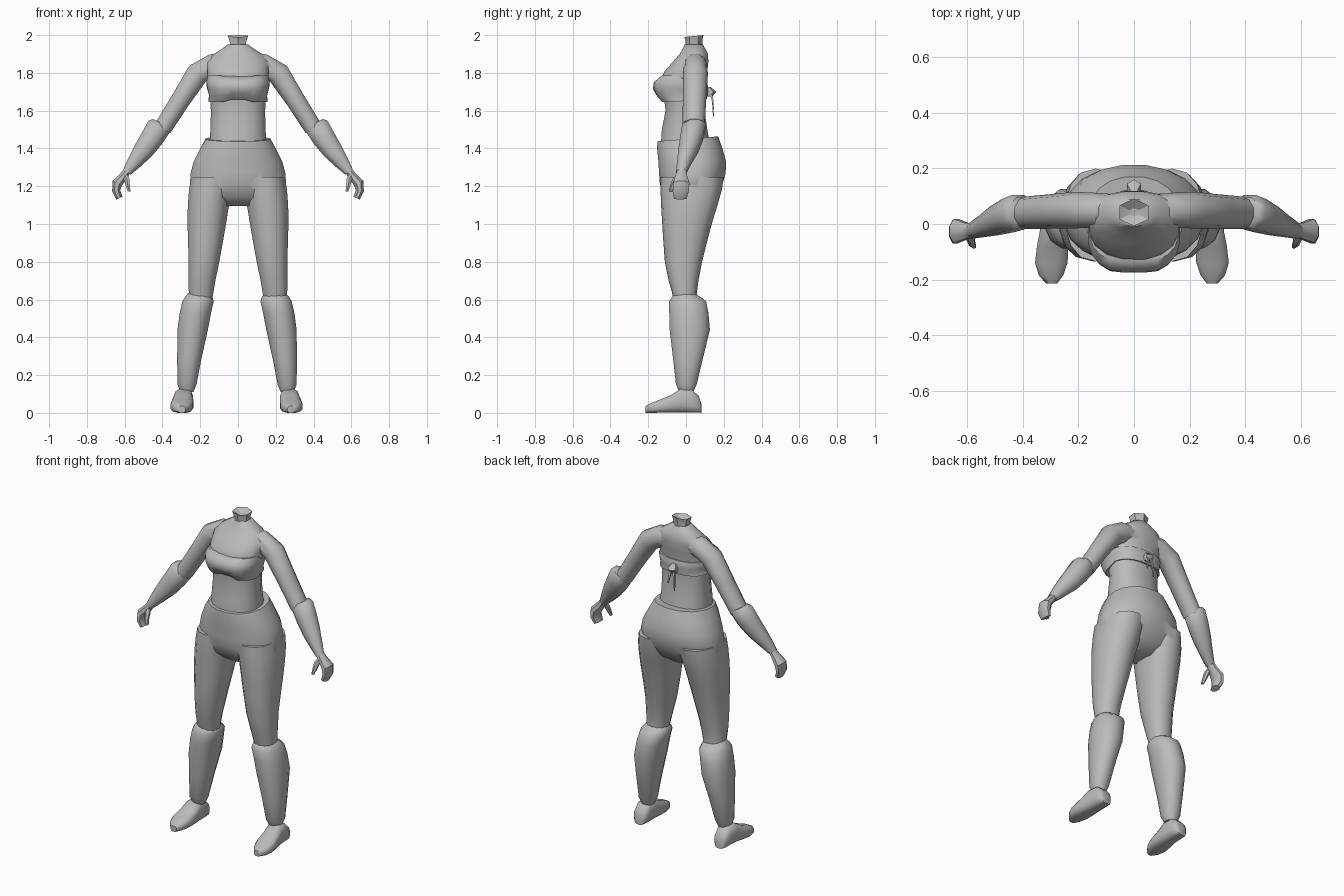
import bpy, bmesh, math
from mathutils import Vector

GREY = bpy.data.materials.new("plain_grey")
GREY.diffuse_color = (0.5, 0.5, 0.5, 1)


def loft(name, rings, sides=12, power=2.0, warp=None, angle=50):
    """Closed skin over rings of (centre, half_axis_u, half_axis_v)."""
    bm = bmesh.new()
    loops = []
    for c, u, v in rings:
        loop = []
        for i in range(sides):
            a = 2 * math.pi * (i + 0.5) / sides
            k = [math.copysign(abs(t) ** (2 / power), t) for t in (math.cos(a), math.sin(a))]
            p = Vector(c) + Vector(u) * k[0] + Vector(v) * k[1]
            loop.append(bm.verts.new(warp(p) if warp else p))
        loops.append(loop)
    for a, b in zip(loops, loops[1:]):
        for i in range(sides):
            j = (i + 1) % sides
            bm.faces.new((a[i], a[j], b[j], b[i]))
    bm.faces.new(loops[0])
    bm.faces.new(loops[-1])
    bmesh.ops.recalc_face_normals(bm, faces=bm.faces)
    me = bpy.data.meshes.new(name)
    bm.to_mesh(me)
    bm.free()
    ob = bpy.data.objects.new(name, me)
    bpy.context.collection.objects.link(ob)
    me.materials.append(GREY)
    smooth(ob, angle)
    return ob


def smooth(ob, angle):
    bpy.ops.object.select_all(action='DESELECT')
    bpy.context.view_layer.objects.active = ob
    ob.select_set(True)
    bpy.ops.object.shade_smooth_by_angle(angle=math.radians(angle))


def level(rows, s=1, dx=0):
    """Horizontal rings from (z, x_min, x_max, y_front, y_back)."""
    return [((s * (a + b) / 2 + dx, (f + k) / 2, z), ((b - a) / 2, 0, 0), (0, (k - f) / 2, 0))
            for z, a, b, f, k in rows]


def wide(rows):
    return level([(z, -w, w, f, k) for z, w, f, k in rows])


def limb(rows, s):
    """Rings square to a path in x-z from (x, y, z, radius, depth_radius)."""
    out = []
    for i, (x, y, z, r, d) in enumerate(rows):
        a, b = rows[max(i - 1, 0)], rows[min(i + 1, len(rows) - 1)]
        t = Vector((b[0] - a[0], 0, b[2] - a[2])).normalized()
        out.append(((s * x, y, z), (s * t.z * r, 0, -t.x * r), (0, d, 0)))
    return out


def merge(ob, others, angle=50):
    for o in others:
        m = ob.modifiers.new("union", 'BOOLEAN')
        m.operation, m.solver, m.object = 'UNION', 'EXACT', o
        bpy.context.view_layer.objects.active = ob
        bpy.ops.object.modifier_apply(modifier=m.name)
        bpy.data.objects.remove(o)
    smooth(ob, angle)


# Torso with shoulders, joined to both upper arms
torso = loft("torso", wide([
    (1.42, .155, -.135, .13), (1.50, .148, -.13, .115), (1.60, .146, -.11, .10),
    (1.68, .152, -.12, .10), (1.77, .162, -.135, .108), (1.81, .165, -.115, .115),
    (1.86, .165, -.07, .12), (1.90, .13, -.035, .118), (1.925, .09, -.02, .105),
    (1.95, .055, -.008, .09)]), sides=16, power=2.3)
arms = [loft("upper_arm", limb([
    (.04, .05, 1.855, .05, .055), (.13, .05, 1.84, .065, .062), (.215, .05, 1.795, .064, .066),
    (.305, .045, 1.655, .054, .062), (.40, .04, 1.505, .05, .058)], s), sides=10)
    for s in (1, -1)]
merge(torso, arms)

# Neck stump, six sided with a sunken top
loft("neck", [((0, .042, 1.94), (.05, 0, 0), (0, .046, 0)),
              ((0, .042, 1.965), (.05, 0, 0), (0, .044, 0)),
              ((0, .042, 1.995), (.06, 0, 0), (0, .05, 0)),
              ((0, .042, 1.975), (.02, 0, 0), (0, .015, 0))],
     sides=6, angle=30, warp=lambda p: Vector((p.x, p.y, p.z + .1 * (p.y - .042))))


# Chest wrap: full in front, narrow strap behind, raised lower centre
def wrap_shape(p):
    mid = max(0, 1 - abs(p.x) / .08)
    if p.y > 0:
        p.z = 1.69 + (p.z - 1.69) * .6
    else:
        p.z += (.025 if p.z < 1.7 else -.008) * mid
        p.y += .012 * mid
    return p


loft("chest_wrap", wide([
    (1.655, .135, -.10, .09), (1.645, .158, -.135, .112), (1.675, .154, -.165, .115),
    (1.72, .163, -.183, .118), (1.755, .168, -.178, .118), (1.785, .162, -.14, .112)]),
    sides=20, power=2.5, warp=wrap_shape)

# Knot and two hanging ties at the back
loft("wrap_knot", level([(1.675, -.02, .02, .10, .14), (1.70, -.03, .03, .10, .16),
                         (1.725, -.015, .015, .10, .13)]), sides=6)
for s in (1, -1):
    loft("wrap_tie", level([(1.59 + .02 * s, .018, .026, .142, .148),
                            (1.65, .008, .026, .136, .148),
                            (1.70, .0, .018, .12, .14)], s), sides=4)

# Trousers: hips joined to two legs
hips = loft("trousers", wide([
    (1.095, .10, -.06, .09), (1.14, .22, -.11, .15), (1.21, .258, -.14, .195),
    (1.27, .253, -.145, .212), (1.33, .238, -.148, .214), (1.40, .202, -.155, .195),
    (1.45, .172, -.153, .172)]), sides=20, power=2.2,
    warp=lambda p: Vector((p.x, p.y, p.z + (.08 * p.y if p.z > 1.42 else 0))))
legs = [loft("leg", level([
    (.57, .14, .26, -.06, .06), (.64, .128, .262, -.075, .058), (.70, .118, .264, -.092, .066),
    (.80, .097, .263, -.112, .085), (.92, .075, .267, -.121, .115), (1.02, .058, .27, -.127, .142),
    (1.10, .045, .268, -.132, .167), (1.18, .03, .262, -.135, .19),
    (1.25, .025, .25, -.135, .20)], s), sides=14, power=2.25) for s in (1, -1)]
merge(hips, legs)

for s in (1, -1):
    shift = -.01 if s < 0 else 0
    # Tall boot shaft with flared top
    loft("boot_shaft", level([
        (.11, .225, .295, -.035, .04), (.15, .208, .312, -.055, .058), (.28, .183, .314, -.07, .09),
        (.44, .147, .313, -.09, .13), (.53, .130, .301, -.092, .122), (.59, .116, .287, -.092, .11),
        (.61, .122, .275, -.08, .085), (.635, .14, .255, -.055, .045)], s, shift),
        sides=12, power=2.2)
    # Shoe with flat sole, built heel to toe
    loft("shoe", [((s * x + 1.5 * shift, y, h / 2), (w, 0, 0), (0, 0, h / 2)) for y, x, w, h in (
        (.082, .272, .028, .045), (.068, .272, .042, .09), (.03, .272, .049, .125),
        (-.03, .274, .052, .128), (-.08, .278, .058, .095), (-.14, .283, .06, .07),
        (-.185, .284, .045, .052), (-.215, .282, .02, .036))], sides=12, power=3.0)
    # Forearm guard
    loft("forearm_guard", limb([
        (.408, .045, 1.535, .05, .055), (.418, .042, 1.515, .069, .067),
        (.455, .03, 1.455, .066, .065), (.50, .012, 1.39, .058, .056),
        (.55, -.01, 1.325, .042, .04), (.588, -.025, 1.275, .026, .03)], s), sides=8)
    # Hand with bent fingers and a thumb
    loft("hand", limb([
        (.58, -.022, 1.29, .02, .025), (.605, -.025, 1.255, .024, .032),
        (.64, -.025, 1.215, .03, .046), (.645, -.028, 1.175, .023, .046),
        (.628, -.03, 1.137, .02, .036)], s), sides=8, angle=35)
    loft("thumb", limb([
        (.60, -.035, 1.262, .014, .016), (.588, -.055, 1.235, .016, .018),
        (.584, -.07, 1.205, .013, .015), (.576, -.08, 1.172, .008, .01)], s), sides=6)
